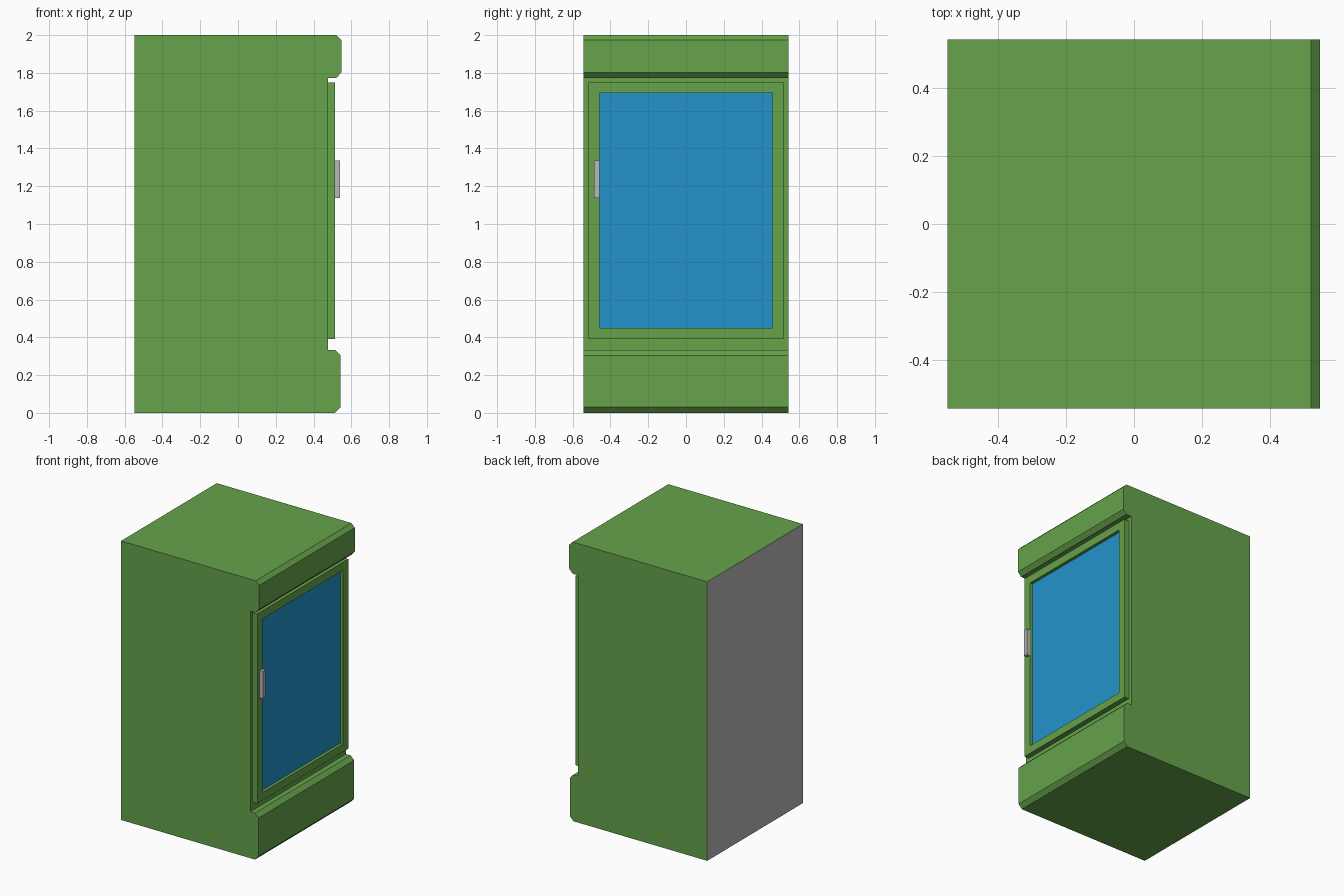
import bpy, bmesh

if "Cube" in bpy.data.objects:
    bpy.data.objects.remove(bpy.data.objects["Cube"])


def material(name, r, g, b):
    """Flat colour given as sRGB 0-255, stored as linear."""
    lin = [(c / 255 / 12.92) if c < 11 else ((c / 255 + 0.055) / 1.055) ** 2.4 for c in (r, g, b)]
    m = bpy.data.materials.new(name)
    m.diffuse_color = (*lin, 1)
    m.use_nodes = True
    m.node_tree.nodes["Principled BSDF"].inputs["Base Color"].default_value = m.diffuse_color
    return m


green = material("green_paint", 102, 163, 75)
grey = material("grey_metal", 184, 184, 184)
blue = material("blue_glass", 36, 148, 204)


def finish(bm, name, *mats):
    bmesh.ops.recalc_face_normals(bm, faces=bm.faces)
    me = bpy.data.meshes.new(name)
    bm.to_mesh(me)
    bm.free()
    for m in mats:
        me.materials.append(m)
    ob = bpy.data.objects.new(name, me)
    bpy.context.collection.objects.link(ob)
    return ob


def box(x0, x1, y0, y1, z0, z1):
    bm = bmesh.new()
    bmesh.ops.create_cube(bm, size=1)
    for v in bm.verts:
        v.co = (x1 if v.co.x > 0 else x0, y1 if v.co.y > 0 else y0, z1 if v.co.z > 0 else z0)
    return bm


def front_face(bm):
    bm.normal_update()
    return max(bm.faces, key=lambda f: f.calc_center_median().x)


# Cabinet body: side profile with chamfered head and plinth, extruded across y
W = 0.542
profile = [(-0.548, 0), (0.514, 0), (0.542, 0.03), (0.542, 0.305), (0.514, 0.333),
           (0.477, 0.333), (0.477, 1.773), (0.52, 1.773), (0.547, 1.802),
           (0.547, 1.973), (0.52, 2), (-0.548, 2)]
bm = bmesh.new()
side = bm.faces.new([bm.verts.new((x, -W, z)) for x, z in profile])
ext = bmesh.ops.extrude_face_region(bm, geom=[side], use_keep_orig=True)
for g in ext["geom"]:
    if isinstance(g, bmesh.types.BMVert):
        g.co.y = W
# Grey back panel
for f in bm.faces:
    if f.calc_center_median().x < -0.54:
        f.material_index = 1
finish(bm, "cabinet_body", green, grey)

# Door with recessed window
bm = box(0.477, 0.514, -0.515, 0.515, 0.391, 1.75)
pane = front_face(bm)
bmesh.ops.inset_individual(bm, faces=[pane], thickness=0.081)
ring = bmesh.ops.extrude_discrete_faces(bm, faces=[pane])["faces"][0]
bmesh.ops.translate(bm, verts=ring.verts, vec=(-0.022, 0, 0))
ring.material_index = 1
finish(bm, "door", green, blue)

# Door handle
finish(box(0.514, 0.54, -0.488, -0.459, 1.138, 1.335), "door_handle", grey)
